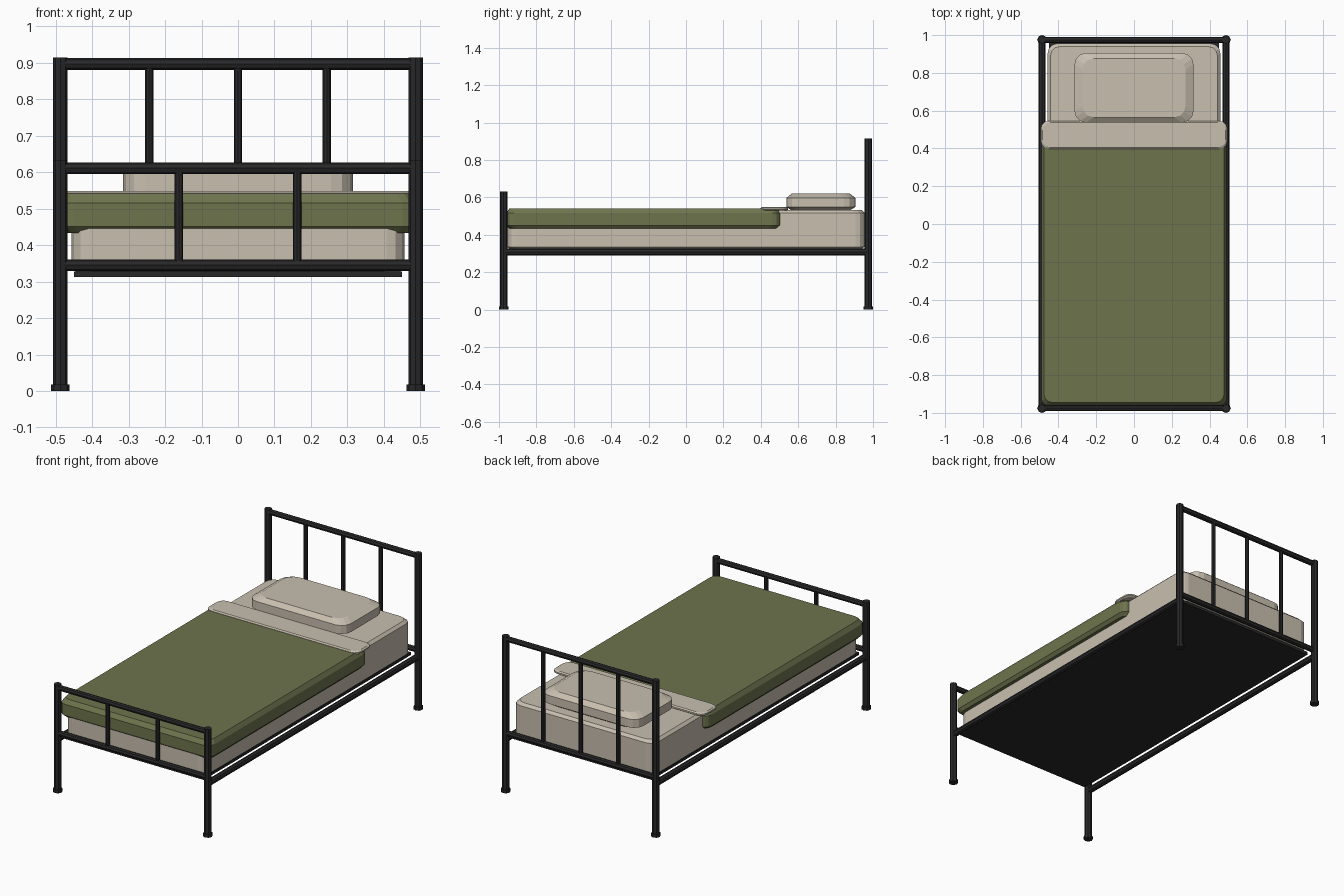
import bpy, bmesh, math
from mathutils import Vector

if "Cube" in bpy.data.objects:
    bpy.data.objects.remove(bpy.data.objects["Cube"])


def material(name, rgb):
    m = bpy.data.materials.new(name)
    m.diffuse_color = (*rgb, 1)
    m.use_nodes = True
    m.node_tree.nodes["Principled BSDF"].inputs["Base Color"].default_value = m.diffuse_color
    return m


BLACK = material("black metal", (0.021, 0.021, 0.023))
LINEN = material("beige linen", (0.58, 0.52, 0.43))
GREEN = material("olive wool", (0.155, 0.175, 0.075))


def finish(name, bm, mat):
    bmesh.ops.recalc_face_normals(bm, faces=bm.faces)
    me = bpy.data.meshes.new(name)
    bm.to_mesh(me)
    bm.free()
    me.materials.append(mat)
    ob = bpy.data.objects.new(name, me)
    bpy.context.collection.objects.link(ob)
    return ob


def tube(name, a, b, r, sides=8):
    """Faceted metal tube from a to b."""
    a, b = Vector(a), Vector(b)
    d = b - a
    bm = bmesh.new()
    bmesh.ops.create_cone(bm, cap_ends=True, segments=sides, radius1=r, radius2=r, depth=d.length)
    ob = finish(name, bm, BLACK)
    ob.rotation_euler = d.to_track_quat('Z', 'Y').to_euler()
    ob.location = (a + b) / 2
    return ob


def cushion(name, x, y0, y1, z0, z1, corner, inset, top, bottom, mat, seg=3):
    """Rounded-rectangle slab with chamfered top and bottom rims."""
    cy, hy = (y0 + y1) / 2, (y1 - y0) / 2
    bm = bmesh.new()

    def ring(z, ix, iy):
        vs = []
        for k, (sx, sy) in enumerate(((1, 1), (-1, 1), (-1, -1), (1, -1))):
            for i in range(seg + 1):
                t = math.pi / 2 * (k + i / seg)
                vs.append(bm.verts.new((
                    sx * (x - ix - corner) + corner * math.cos(t),
                    cy + sy * (hy - iy - corner) + corner * math.sin(t), z)))
        return vs

    ix, iy = inset
    rings = [ring(z0, ix, iy), ring(z0 + bottom, 0, 0), ring(z1 - top, 0, 0), ring(z1, ix, iy)]
    for lo, hi in zip(rings, rings[1:]):
        n = len(lo)
        for i in range(n):
            bm.faces.new((lo[i], lo[(i + 1) % n], hi[(i + 1) % n], hi[i]))
    bm.faces.new(rings[0][::-1])
    bm.faces.new(rings[-1])
    return finish(name, bm, mat)


PX, PY = 0.487, 0.975

# Head and foot ends: posts, feet, cross rails and evenly spaced bars
for end, y, height, rail_z, gaps in (("head", PY, 0.915, 0.897, 4), ("foot", -PY, 0.632, 0.611, 3)):
    for side, x in (("left", -PX), ("right", PX)):
        tube(f"{end}_post_{side}", (x, y, 0), (x, y, height), 0.02)
        tube(f"{end}_foot_cap_{side}", (x, y, 0), (x, y, 0.018), 0.0255)
    tube(f"{end}_top_rail", (-PX, y, rail_z), (PX, y, rail_z), 0.016)
    tube(f"{end}_lower_rail", (-PX, y, 0.345), (PX, y, 0.345), 0.016)
    for i in range(1, gaps):
        x = -PX + 2 * PX * i / gaps
        tube(f"{end}_bar_{i}", (x, y, 0.345), (x, y, rail_z), 0.0115)

# Long side rails
for side, x in (("left", -PX), ("right", PX)):
    tube(f"side_rail_{side}", (x, -PY, 0.308), (x, PY, 0.308), 0.018)

# Base panel under the mattress
bm = bmesh.new()
bmesh.ops.create_cube(bm, size=1)
bmesh.ops.scale(bm, vec=(0.90, 1.92, 0.016), verts=bm.verts)
finish("base_panel", bm, BLACK).location.z = 0.32

# Bedding
cushion("mattress", 0.457, -0.957, 0.955, 0.326, 0.532, 0.05, (0.015, 0.015), 0.015, 0.01, LINEN)
cushion("blanket", 0.491, -0.962, 0.503, 0.433, 0.541, 0.04, (0.015, 0.018), 0.025, 0.018, GREEN)
cushion("folded_sheet", 0.493, 0.398, 0.546, 0.529, 0.549, 0.04, (0.008, 0.008), 0.006, 0.006, LINEN)
cushion("pillow", 0.315, 0.537, 0.905, 0.531, 0.62, 0.06, (0.042, 0.028), 0.022, 0.018, LINEN)
